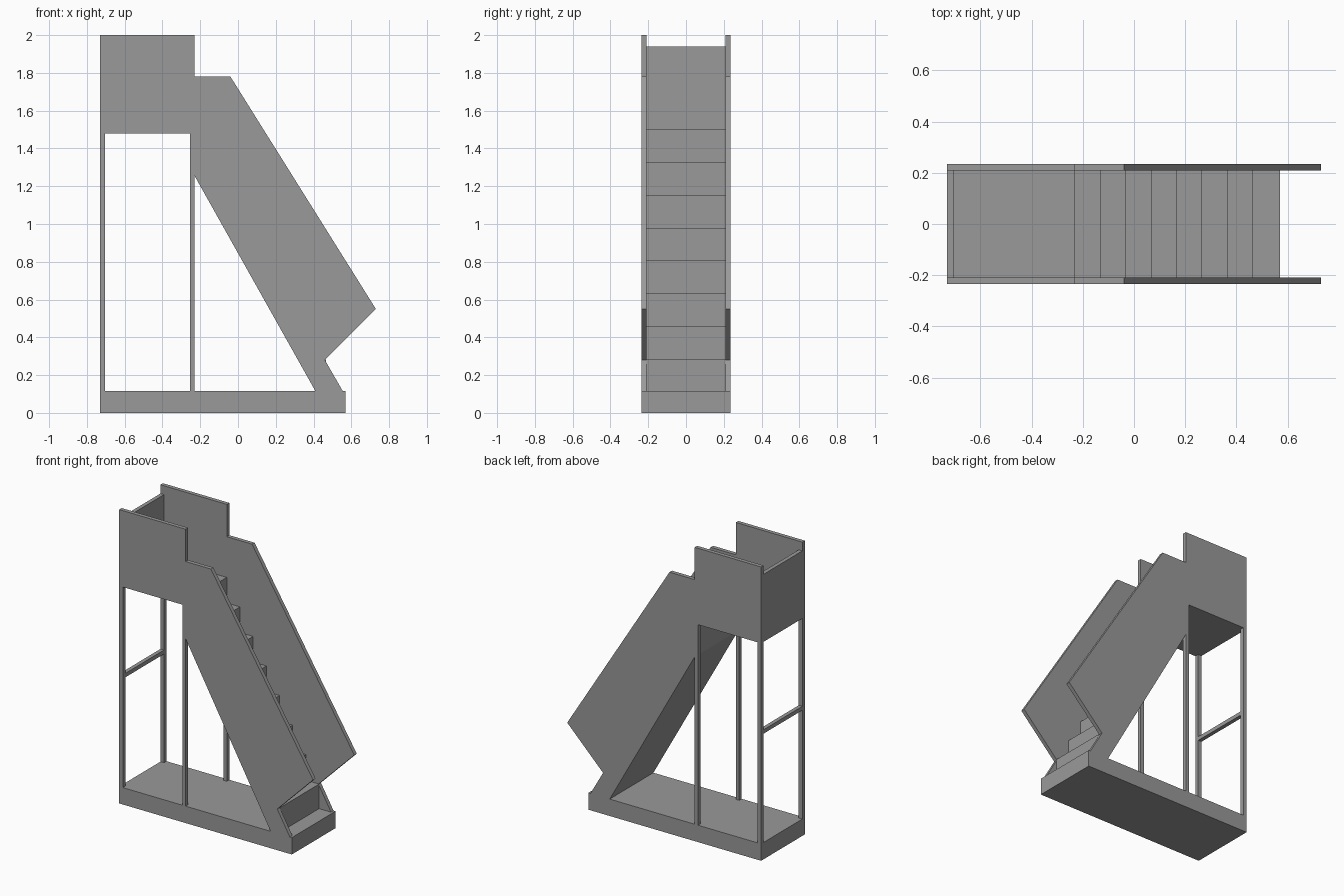
import bpy, bmesh

if "Cube" in bpy.data.objects:
    bpy.data.objects.remove(bpy.data.objects["Cube"], do_unlink=True)

GREY = (0.32, 0.32, 0.32, 1)
metal = bpy.data.materials.new("plain grey")
metal.use_nodes = True
metal.diffuse_color = GREY
metal.node_tree.nodes["Principled BSDF"].inputs["Base Color"].default_value = GREY

BACK, FRONT = -0.73, 0.57        # base ends
HALF, INNER = 0.235, 0.208       # outer and inner half width
BASE_TOP, DECK = 0.115, 1.48     # base top, underside of platform
POST = 0.027


def extrude(name, profile, y0, y1):
    """Extrude an (x, z) outline from y0 to y1."""
    bm = bmesh.new()
    face = bm.faces.new([bm.verts.new((x, y0, z)) for x, z in profile])
    ext = bmesh.ops.extrude_face_region(bm, geom=[face])
    verts = [g for g in ext["geom"] if isinstance(g, bmesh.types.BMVert)]
    bmesh.ops.translate(bm, verts=verts, vec=(0, y1 - y0, 0))
    bmesh.ops.recalc_face_normals(bm, faces=bm.faces[:])
    mesh = bpy.data.meshes.new(name)
    bm.to_mesh(mesh)
    bm.free()
    mesh.materials.append(metal)
    obj = bpy.data.objects.new(name, mesh)
    bpy.context.collection.objects.link(obj)
    return obj


def box(name, x0, x1, y0, y1, z0, z1):
    return extrude(name, [(x0, z0), (x1, z0), (x1, z1), (x0, z1)], y0, y1)


# Base slab
box("base", BACK, FRONT, -HALF, HALF, 0, BASE_TOP)

# Side panels: platform guard, stair side and angled lower end
side = [(BACK, DECK), (-0.255, DECK), (-0.23, DECK), (-0.23, 1.255),
        (0.41, BASE_TOP), (0.555, BASE_TOP), (0.46, 0.28), (0.73, 0.55),
        (-0.04, 1.78), (-0.23, 1.78), (-0.23, 2.0), (BACK, 2.0)]
for label, s in (("left", 1), ("right", -1)):
    y0, y1 = sorted((s * INNER, s * HALF))
    extrude(label + "_side_panel", side, y0, y1)
    # Upright posts
    box(label + "_rear_post", BACK, BACK + POST, y0, y1, BASE_TOP, DECK)
    box(label + "_middle_post", -0.255, -0.23, y0, y1, BASE_TOP, DECK)

# Staircase with a flat sloping underside
steps, first_x, run, rise = 8, 0.465, 0.0993, 0.1745
stairs = [(0.41, BASE_TOP), (first_x, BASE_TOP)]
for i in range(steps):
    x = first_x - i * run
    z = 0.282 + i * rise
    stairs.append((x, z))
    if i < steps - 1:
        stairs.append((x - run, z))
stairs += [(-0.255, 1.503), (-0.255, DECK), (-0.23, DECK), (-0.23, 1.255)]
extrude("staircase", stairs, -INNER, INNER)

# Platform floor and rear guard
box("platform", BACK + POST, -0.255, -INNER, INNER, DECK, 1.503)
box("rear_panel", BACK, BACK + POST, -INNER, INNER, DECK, 1.94)

# Cross bar between the rear posts
box("rear_cross_bar", BACK, BACK + POST, -INNER, INNER, 0.855, 0.882)
